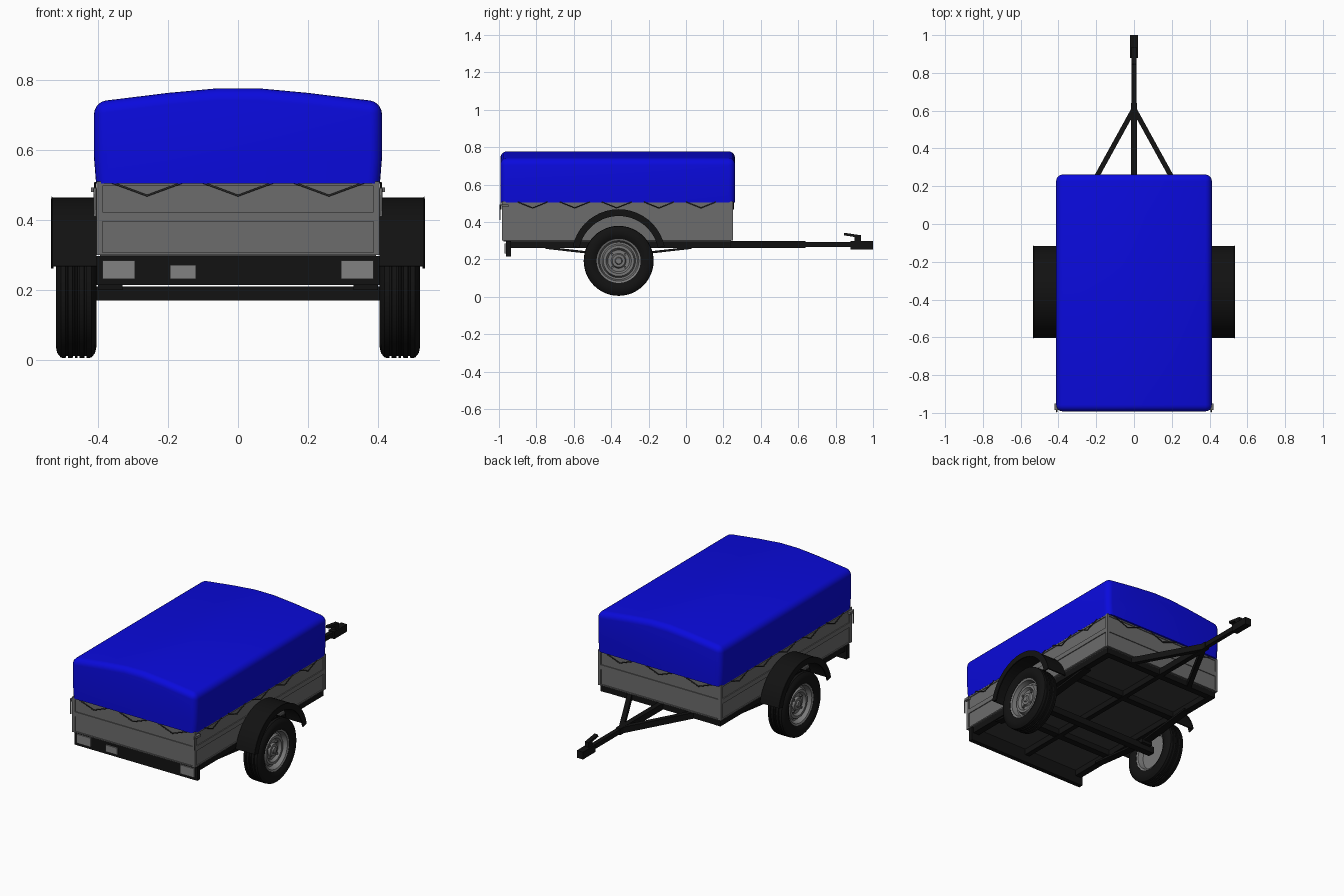
import bpy, bmesh
from math import sin, cos, pi, radians
from mathutils import Vector, Matrix

old = bpy.data.objects.get("Cube")
if old:
    bpy.data.objects.remove(old, do_unlink=True)


def material(name, r, g, b):
    m = bpy.data.materials.new(name)
    m.use_nodes = True
    m.diffuse_color = (r, g, b, 1)
    node = m.node_tree.nodes["Principled BSDF"]
    node.inputs["Base Color"].default_value = (r, g, b, 1)
    node.inputs["Roughness"].default_value = 0.6
    return m


BLUE = material("tarpaulin blue", 0.003, 0.003, 0.72)
GREY = material("panel grey", 0.15, 0.15, 0.15)
BLACK = material("chassis black", 0.006, 0.006, 0.006)
RIM = material("rim grey", 0.19, 0.19, 0.19)
FLOOR = material("floor dark grey", 0.045, 0.045, 0.045)
ROPE = material("rope dark grey", 0.03, 0.03, 0.03)
LAMP = material("lamp grey", 0.22, 0.22, 0.22)
SIDES = ((1, "left"), (-1, "right"))


def finish(name, bm, mat, smooth=None):
    bmesh.ops.recalc_face_normals(bm, faces=bm.faces)
    me = bpy.data.meshes.new(name)
    bm.to_mesh(me)
    bm.free()
    me.materials.append(mat)
    ob = bpy.data.objects.new(name, me)
    bpy.context.collection.objects.link(ob)
    if smooth:
        bpy.ops.object.select_all(action='DESELECT')
        ob.select_set(True)
        bpy.context.view_layer.objects.active = ob
        bpy.ops.object.shade_smooth_by_angle(angle=radians(smooth))
    return ob


def add_box(bm, x, y, z):
    """Adds a box given its (low, high) range on each axis."""
    c = [(a + b) / 2 for a, b in (x, y, z)]
    s = [abs(b - a) for a, b in (x, y, z)]
    bmesh.ops.create_cube(bm, size=1, matrix=Matrix.Translation(c) @ Matrix.Diagonal((*s, 1)))


def box(name, x, y, z, mat):
    bm = bmesh.new()
    add_box(bm, x, y, z)
    return finish(name, bm, mat)


def beam(name, a, b, w, h, mat=BLACK):
    a, b = Vector(a), Vector(b)
    d = b - a
    side = d.cross(Vector((0, 0, 1))).normalized()
    rot = Matrix((side, d.normalized(), side.cross(d).normalized())).transposed().to_4x4()
    bm = bmesh.new()
    bmesh.ops.create_cube(bm, size=1, matrix=Matrix.Translation((a + b) / 2) @ rot
                          @ Matrix.Diagonal((w, d.length, h, 1)))
    return finish(name, bm, mat)


def sweep(name, section, centre, s, start, end, steps, mat, smooth=35):
    """Turns a closed (x, radius) section about the x axis; s mirrors it."""
    full = abs(end - start) >= 360
    bm = bmesh.new()
    rings = []
    for i in range(steps if full else steps + 1):
        t = radians(start + (end - start) * i / steps)
        rings.append([bm.verts.new((s * x, centre[0] + r * cos(t), centre[1] + r * sin(t)))
                      for x, r in section])
    n = len(section)
    for i in range(steps):
        p, q = rings[i], rings[(i + 1) % len(rings)]
        for j in range(n):
            k = (j + 1) % n
            bm.faces.new((p[j], p[k], q[k], q[j]))
    if not full:
        bm.faces.new(rings[0])
        bm.faces.new(rings[-1])
    bmesh.ops.remove_doubles(bm, verts=bm.verts, dist=1e-5)
    return finish(name, bm, mat, smooth)


def wire(name, points, radius, mat):
    cu = bpy.data.curves.new(name, 'CURVE')
    cu.dimensions = '3D'
    cu.bevel_depth = radius
    cu.bevel_resolution = 1
    sp = cu.splines.new('POLY')
    sp.points.add(len(points) - 1)
    for p, co in zip(sp.points, points):
        p.co = (*co, 1)
    cu.materials.append(mat)
    ob = bpy.data.objects.new(name, cu)
    bpy.context.collection.objects.link(ob)


# Tarpaulin cover: gabled prism with rounded edges
half = [(0.406, 0.505), (0.412, 0.58), (0.412, 0.738), (0.2, 0.764), (0.06, 0.777)]
outline = half + [(-x, z) for x, z in reversed(half)]
bm = bmesh.new()
cap = bm.faces.new([bm.verts.new((x, -0.992, z)) for x, z in outline])
ext = bmesh.ops.extrude_face_region(bm, geom=[cap])
for v in ext["geom"]:
    if isinstance(v, bmesh.types.BMVert):
        v.co.y = 0.262
bmesh.ops.recalc_face_normals(bm, faces=bm.faces)
edges = [e for e in bm.edges
         if max(v.co.z for v in e.verts) > 0.55 and e.calc_face_angle(0) > radians(30)]
bmesh.ops.bevel(bm, geom=edges, offset=0.035, segments=5, profile=0.5, affect='EDGES')
finish("tarpaulin_cover", bm, BLUE, 40)


# Body walls: thin slabs with raised borders around two recessed panels
def wall(name, length, matrix):
    bm = bmesh.new()
    h = length / 2
    add_box(bm, (-h, h), (-0.012, 0), (0.3, 0.51))
    for z in ((0.3, 0.307), (0.396, 0.424), (0.497, 0.51)):
        add_box(bm, (-h, h), (0, 0.005), z)
    for s in (1, -1):
        add_box(bm, (s * (h - 0.017), s * h), (0, 0.005), (0.3, 0.51))
    add_box(bm, (-h + 0.017, h - 0.017), (0, 0.003), (0.407, 0.413))
    bm.transform(matrix)
    finish(name, bm, GREY)


MID = -0.367
wall("front_wall", 0.81, Matrix.Translation((0, -0.98, 0)) @ Matrix.Rotation(pi, 4, 'Z'))
wall("back_wall", 0.81, Matrix.Translation((0, 0.245, 0)))
for s, side in SIDES:
    wall(side + "_wall", 1.23, Matrix.Translation((s * 0.4, MID, 0))
         @ Matrix.Rotation(-s * pi / 2, 4, 'Z'))
box("floor", (-0.395, 0.395), (-0.975, 0.24), (0.296, 0.306), FLOOR)

# Tie-down ropes zigzagging below the cover
for y, tag in ((-0.989, "front"), (0.254, "back")):
    for i in (-1, 0, 1):
        x = i * 0.26
        wire(tag + "_rope", [(x - 0.1, y, 0.507), (x, y, 0.47), (x + 0.1, y, 0.507)], 0.003, ROPE)
for s, side in SIDES:
    x = s * 0.409
    for i in range(5):
        y = -0.82 + i * 0.225
        wire(side + "_rope", [(x, y - 0.08, 0.507), (x, y, 0.475), (x, y + 0.08, 0.507)], 0.003, ROPE)
    # Tailgate latch
    wire(side + "_latch", [(x, -0.95, 0.49), (x, -0.994, 0.49), (x, -0.994, 0.41)], 0.004, GREY)
    box(side + "_latch_plate", (s * 0.404, s * 0.42), (-0.985, -0.95), (0.48, 0.494), GREY)

# Chassis rails, cross members and drawbar
for s, side in SIDES:
    beam(side + "_rail", (s * 0.375, -0.95, 0.279), (s * 0.375, 0.24, 0.279), 0.04, 0.036)
    beam(side + "_drawbar_arm", (s * 0.215, 0.22, 0.279), (0, 0.61, 0.279), 0.026, 0.036)
    # Leaf spring
    for end in (-0.75, 0.03):
        beam(side + "_spring", (s * 0.365, end, 0.262), (s * 0.365, -0.36, 0.218), 0.045, 0.012)
    box(side + "_spring_seat", (s * 0.33, s * 0.4), (-0.4, -0.32), (0.2, 0.225), BLACK)
for y in (-0.66, -0.1, 0.22):
    beam("cross_member", (-0.39, y, 0.279), (0.39, y, 0.279), 0.04, 0.034)
beam("centre_beam", (0, -0.94, 0.279), (0, 0.64, 0.279), 0.03, 0.038)
beam("drawbar", (0, 0.6, 0.28), (0, 0.92, 0.28), 0.024, 0.028)
beam("axle", (-0.43, -0.36, 0.19), (0.43, -0.36, 0.19), 0.042, 0.04)

# Coupling with lever
box("coupling", (-0.02, 0.02), (0.88, 1.0), (0.254, 0.298), BLACK)
box("lever_post", (-0.012, 0.012), (0.9, 0.935), (0.295, 0.325), BLACK)
beam("lever", (0, 0.845, 0.335), (0, 0.935, 0.322), 0.024, 0.014)

# Lamp board with lamps
box("lamp_board", (-0.405, 0.405), (-0.962, -0.935), (0.215, 0.297), BLACK)
for name, x, z in (("left_lamp", (0.295, 0.388), (0.232, 0.285)),
                   ("right_lamp", (-0.388, -0.295), (0.232, 0.285)),
                   ("fog_lamp", (-0.195, -0.12), (0.232, 0.272))):
    box(name, x, (-0.97, -0.961), z, LAMP)

# Wheels and mudguards
tread = [(0.046, 0.118), (0.056, 0.135), (0.058, 0.155), (0.054, 0.172), (0.044, 0.185),
         (0.03, 0.187), (0.029, 0.181), (0.024, 0.181), (0.023, 0.187),
         (0.01, 0.187), (0.009, 0.181), (0.004, 0.181), (0.003, 0.187)]
tread += [(-x, r) for x, r in reversed(tread)]
tyre = [(0.463 + x, r) for x, r in tread]
dish = [(0.034, 0), (0.034, 0.016), (0.026, 0.02), (0.026, 0.034), (0.014, 0.04), (0.014, 0.058),
        (0.03, 0.068), (0.03, 0.082), (0.01, 0.09), (0.01, 0.1), (0.04, 0.108), (0.047, 0.124),
        (-0.047, 0.124), (-0.04, 0.108), (-0.01, 0.1), (-0.01, 0)]
rim = [(0.463 + x, r) for x, r in dish]
guard = [(0.405, 0.248), (0.53, 0.248), (0.534, 0.251), (0.535, 0.215), (0.528, 0.215),
         (0.527, 0.241), (0.405, 0.241)]
for s, side in SIDES:
    sweep(side + "_tyre", tyre, (-0.36, 0.192), s, 0, 360, 48, BLACK)
    sweep(side + "_rim", rim, (-0.36, 0.192), s, 0, 360, 40, RIM)
    sweep(side + "_mudguard", guard, (-0.36, 0.217), s, 12, 168, 20, BLACK)
    # Wheel bolts
    bm = bmesh.new()
    for i in range(4):
        t = pi / 4 + i * pi / 2
        place = Matrix.Translation((s * 0.48, -0.36 + 0.049 * cos(t), 0.192 + 0.049 * sin(t)))
        bmesh.ops.create_cone(bm, cap_ends=True, segments=6, radius1=0.007, radius2=0.007,
                              depth=0.016, matrix=place @ Matrix.Rotation(pi / 2, 4, 'Y'))
    finish(side + "_wheel_bolts", bm, GREY)
